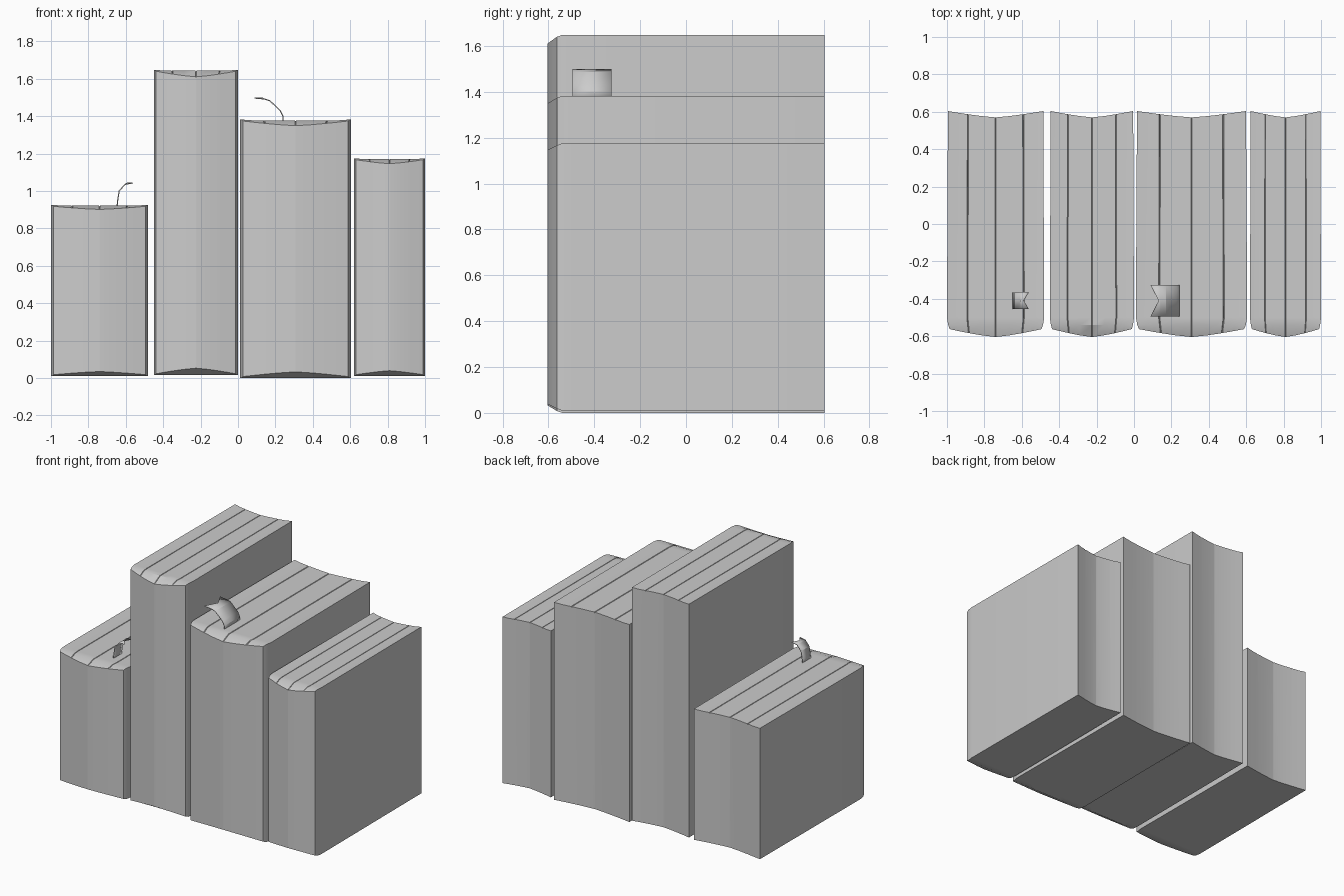
import bpy, bmesh

if "Cube" in bpy.data.objects:
    bpy.data.objects.remove(bpy.data.objects["Cube"])


def make_object(name, bm):
    bmesh.ops.recalc_face_normals(bm, faces=bm.faces)
    me = bpy.data.meshes.new(name)
    bm.to_mesh(me)
    bm.free()
    ob = bpy.data.objects.new(name, me)
    bpy.context.collection.objects.link(ob)
    bpy.ops.object.select_all(action='DESELECT')
    ob.select_set(True)
    bpy.context.view_layer.objects.active = ob
    bpy.ops.object.shade_smooth_by_angle(angle=0.45)
    return ob


# Columns across a book, with three narrow page grooves
GROOVES = (-0.58, 0.0, 0.58)
COLUMNS = sorted([-1, -0.8, -0.3, 0.3, 0.8, 1]
                 + [g + d for g in GROOVES for d in (-0.012, 0, 0.012)])


def book(name, x0, x1, bottom, top):
    bm = bmesh.new()
    cx, half = (x0 + x1) / 2, (x1 - x0) / 2
    layers = []
    for is_top in (False, True):
        grid = []
        for row in range(4):
            # rows: rounded spine, spine rim, widest point, hollow fore edge
            line = []
            for u in COLUMNS:
                bulge = 1 - abs(u) ** 1.3
                y = (-0.562 - 0.042 * bulge, -0.54, -0.5,
                     0.604 - 0.034 * bulge)[row]
                width = (0.945, 0.975, 1.0, 0.98)[row]
                drop = 0.008 + 0.018 * top * bulge if row == 0 else 0
                if is_top:
                    z = top - drop
                    if row and abs(u) < 0.9:
                        z -= 0.004
                        if u in GROOVES:
                            z -= 0.006
                else:
                    z = bottom + drop
                line.append(bm.verts.new((cx + half * width * u, y, z)))
            grid.append(line)
        layers.append(grid)
        for a, b in zip(grid, grid[1:]):
            for i in range(len(COLUMNS) - 1):
                bm.faces.new((a[i], a[i + 1], b[i + 1], b[i]))
    # upright walls: spine, fore edge and both covers
    lo, hi = layers
    for row in (0, 3):
        for i in range(len(COLUMNS) - 1):
            bm.faces.new((lo[row][i], lo[row][i + 1], hi[row][i + 1], hi[row][i]))
    for col in (0, -1):
        for r in range(3):
            bm.faces.new((lo[r][col], lo[r + 1][col], hi[r + 1][col], hi[r][col]))
    return make_object(name, bm)


def bookmark(name, path, y0, y1, notch_x):
    bm = bmesh.new()
    rows = []
    for k, (x, z) in enumerate(path):
        last = k == len(path) - 1
        rows.append([bm.verts.new((notch_x if last and j == 1 else x,
                                   y0 + (y1 - y0) * j / 2, z))
                     for j in range(3)])
    for a, b in zip(rows, rows[1:]):
        for j in range(2):
            bm.faces.new((a[j], a[j + 1], b[j + 1], b[j]))
    ob = make_object(name, bm)
    mod = ob.modifiers.new("thickness", 'SOLIDIFY')
    mod.thickness = 0.006
    mod.offset = 0
    return ob


# Row of four books
book("short_book", -1.0, -0.48, 0.01, 0.926)
book("tall_book", -0.45, 0.0, 0.015, 1.648)
book("wide_book", 0.01, 0.605, 0.0, 1.382)
book("thin_book", 0.62, 1.0, 0.01, 1.175)

# Forked ribbon bookmarks curling out of the pages
bookmark("short_book_ribbon",
         [(-0.646, 0.90), (-0.645, 0.94), (-0.635, 1.0), (-0.605, 1.035), (-0.563, 1.043)],
         -0.455, -0.365, -0.59)
bookmark("wide_book_ribbon",
         [(0.24, 1.35), (0.24, 1.40), (0.225, 1.43), (0.17, 1.483), (0.14, 1.492), (0.088, 1.497)],
         -0.495, -0.325, 0.132)
